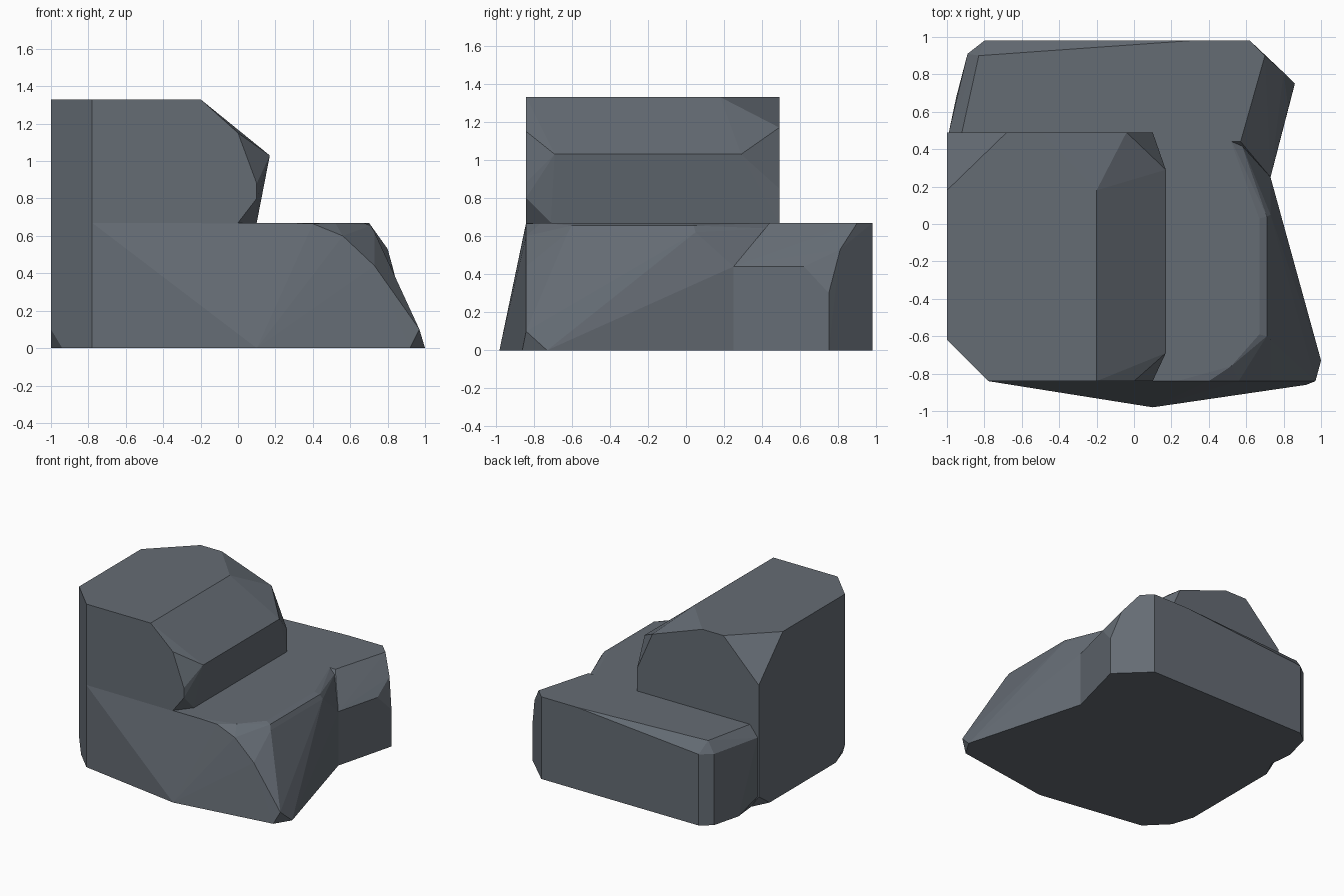
import bpy, bmesh

stone = bpy.data.materials.new("slate_grey_stone")
stone.diffuse_color = (0.13, 0.15, 0.175, 1)


def rock(name, columns):
    """Faceted convex rock; each column is x, y followed by one or more heights."""
    bm = bmesh.new()
    for x, y, *heights in columns:
        for z in heights:
            bm.verts.new((x, y, z))
    hull = bmesh.ops.convex_hull(bm, input=bm.verts)
    spare = list({v for v in hull["geom_interior"] + hull["geom_unused"]
                  if isinstance(v, bmesh.types.BMVert) and v.is_valid})
    bmesh.ops.delete(bm, geom=spare, context='VERTS')
    bmesh.ops.dissolve_limit(bm, angle_limit=0.02, verts=bm.verts, edges=bm.edges)
    bmesh.ops.recalc_face_normals(bm, faces=bm.faces)
    mesh = bpy.data.meshes.new(name)
    bm.to_mesh(mesh)
    bm.free()
    mesh.materials.append(stone)
    obj = bpy.data.objects.new(name, mesh)
    bpy.context.collection.objects.link(obj)
    return obj


LEDGE = 0.67   # height of the low step
TOP = 1.33     # height of the tall block

# Tall block with a broken, overhanging right side
rock("tall_rock", [
    (-1, -0.62, LEDGE, TOP), (-0.78, -0.84, LEDGE, TOP),
    (0, -0.84, LEDGE), (0.1, -0.71, LEDGE), (0.1, 0.49, LEDGE), (-1, 0.49, LEDGE, 1.01),
    (-1, 0.18, TOP), (-0.68, 0.49, TOP), (-0.49, 0.49, TOP),
    (-0.2, 0.18, TOP), (-0.2, -0.84, TOP),
    (-0.04, 0.49, 1.17), (0.17, 0.29, 1.03), (0.1, 0.49, 0.85),
    (0.0, -0.84, 1.15), (0.17, -0.69, 1.03), (0.1, -0.84, 0.88, 0.8),
])

# Wide base step with a skirt at the front and a worn right edge
rock("front_base_rock", [
    (-1, -0.62, 0.1, LEDGE), (-0.94, -0.68, 0), (-1, -0.5, 0),
    (-0.78, -0.84, 0, LEDGE), (0.1, -0.98, 0), (0.1, -0.87, 0.54),
    (0, -0.84, LEDGE), (0.1, -0.71, LEDGE), (0.23, -0.84, LEDGE),
    (0.4, -0.84, 0.665), (0.56, -0.84, 0.6), (0.73, -0.84, 0.44),
    (0.97, -0.84, 0.1), (0.92, -0.86, 0), (1, -0.73, 0),
    (0.52, -0.76, LEDGE), (0.67, -0.59, LEDGE), (0.71, -0.6, 0.655), (0.73, -0.62, 0.62),
    (0.67, 0.03, LEDGE), (0.71, 0.04, 0.655), (0.73, 0.05, 0.62),
    (0.73, 0.25, 0, 0.44), (0.57, 0.44, 0.64), (0.5, 0.49, 0, LEDGE),
    (-1, 0.49, 0.1, LEDGE), (-1, 0.35, 0), (-0.93, 0.49, 0),
])

# Low slab behind
rock("back_rock", [
    (-0.99, 0.49, 0.1, 0.58), (-0.93, 0.49, 0), (-0.95, 0.68, 0), (-0.92, 0.49, LEDGE),
    (-0.89, 0.91, 0, 0.58), (-0.8, 0.98, 0, 0.58), (-0.83, 0.9, LEDGE),
    (-0.4, 0.91, LEDGE), (0.21, 0.91, LEDGE), (0.2, 0.98, 0.58), (0.3, 0.98, LEDGE),
    (0.62, 0.98, 0, LEDGE), (0.7, 0.9, LEDGE), (0.8, 0.81, 0.53), (0.86, 0.75, 0, 0.3),
    (0.825, 0.62, 0.44), (0.73, 0.25, 0, 0.44), (0.57, 0.44, LEDGE), (0.5, 0.49, LEDGE),
])
